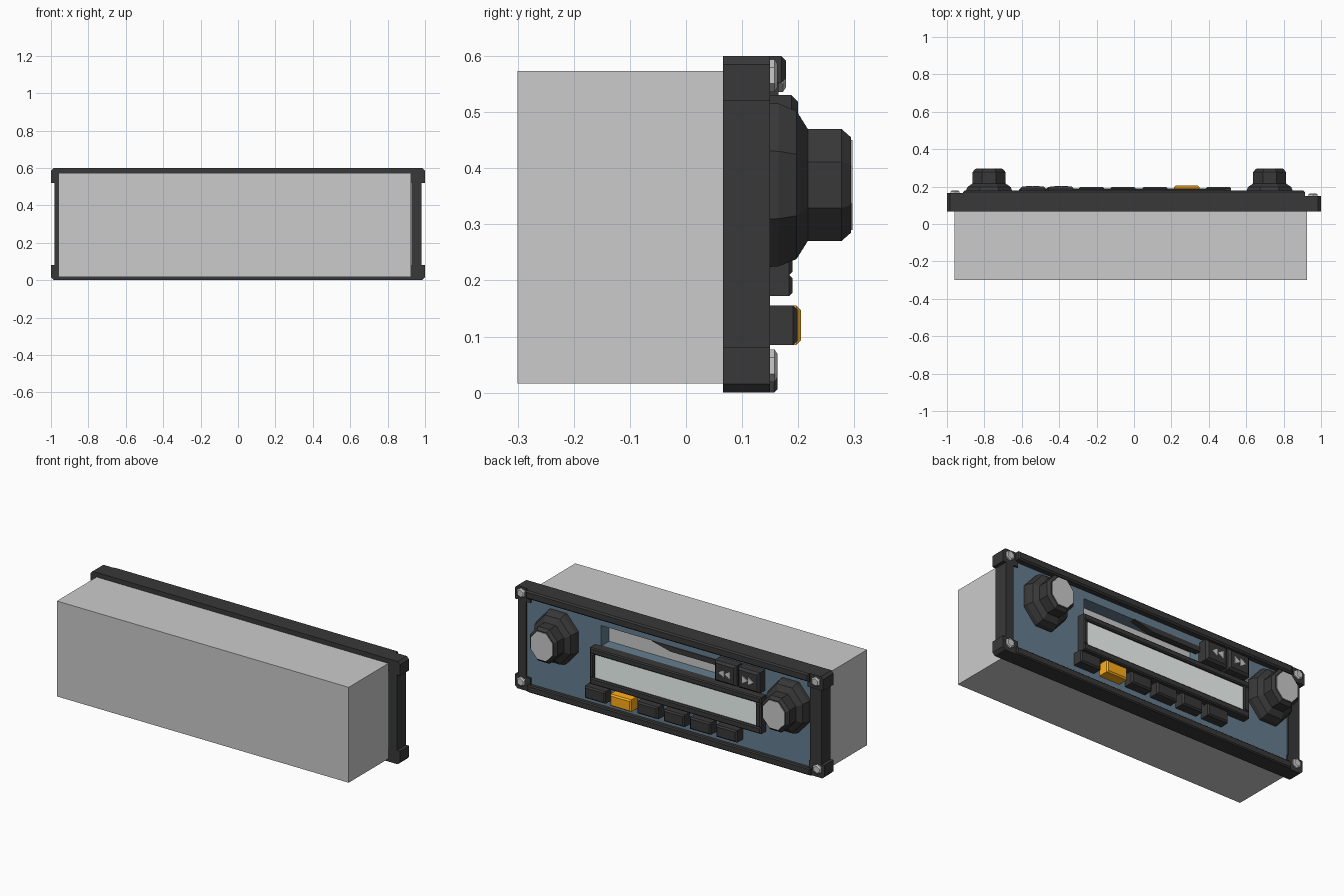
import bpy, bmesh, math
from mathutils import Vector

if "Cube" in bpy.data.objects:
    bpy.data.objects.remove(bpy.data.objects["Cube"])


def material(name, rgb):
    m = bpy.data.materials.new(name)
    m.diffuse_color = (*rgb, 1)
    m.use_nodes = True
    m.node_tree.nodes["Principled BSDF"].inputs["Base Color"].default_value = m.diffuse_color
    return m


BLACK = material("black_plastic", (0.04, 0.04, 0.04))
BLUE = material("blue_panel", (0.13, 0.21, 0.28))
GLASS = material("display_glass", (0.9, 0.97, 0.95))
ORANGE = material("orange_plastic", (1.0, 0.42, 0.01))


def finish(name, bm, mat=None):
    bmesh.ops.recalc_face_normals(bm, faces=bm.faces)
    me = bpy.data.meshes.new(name)
    bm.to_mesh(me)
    bm.free()
    ob = bpy.data.objects.new(name, me)
    bpy.context.collection.objects.link(ob)
    if mat:
        me.materials.append(mat)
    return ob


def boxes(name, specs, mat=None, chamfer=0):
    """Boxes given as (x0, x1, y0, y1, z0, z1); chamfer cuts the +y rim."""
    bm = bmesh.new()
    rim = []
    for x0, x1, y0, y1, z0, z1 in specs:
        vs = bmesh.ops.create_cube(bm, size=1)["verts"]
        for v in vs:
            v.co = Vector((x1 if v.co.x > 0 else x0, y1 if v.co.y > 0 else y0,
                           z1 if v.co.z > 0 else z0))
        rim += [e for e in {e for v in vs for e in v.link_edges}
                if all(abs(v.co.y - y1) < 1e-5 for v in e.verts)]
    if chamfer:
        bmesh.ops.bevel(bm, geom=rim, offset=chamfer, segments=1, affect='EDGES')
    return finish(name, bm, mat)


def turned(name, cx, cz, profile, sides, mat=None, sx=1.0):
    """Faceted turning along y; profile is (y, half height), flats on top."""
    bm = bmesh.new()
    rings = []
    for y, h in profile:
        r = h / math.cos(math.pi / sides)
        ring = []
        for i in range(sides):
            a = math.tau * (i + 0.5) / sides
            ring.append(bm.verts.new((cx + sx * r * math.cos(a), y, cz + r * math.sin(a))))
        rings.append(ring)
    for a, b in zip(rings, rings[1:]):
        for i in range(sides):
            j = (i + 1) % sides
            bm.faces.new((a[i], a[j], b[j], b[i]))
    bm.faces.new(rings[0])
    bm.faces.new(rings[-1])
    return finish(name, bm, mat)


def prism(name, outlines, y0, y1, mat=None):
    """Flat x-z outlines extruded along y."""
    bm = bmesh.new()
    for pts in outlines:
        f = bm.faces.new([bm.verts.new((x, y0, z)) for x, z in pts])
        new = bmesh.ops.extrude_face_region(bm, geom=[f], use_keep_orig=True)["geom"]
        for v in new:
            if isinstance(v, bmesh.types.BMVert):
                v.co.y = y1
    return finish(name, bm, mat)


# Metal housing
boxes("housing", [(-0.96, 0.925, -0.30, 0.066, 0.016, 0.573)])

# Outer frame bars
boxes("top_bar", [(-0.915, 0.915, 0.066, 0.178, 0.552, 0.60)], BLACK, 0.008)
boxes("bottom_bar", [(-0.915, 0.915, 0.066, 0.163, 0.0, 0.042)], BLACK, 0.006)
boxes("side_bars", [(-0.98, -0.905, 0.066, 0.15, 0.06, 0.54),
                    (0.93, 0.98, 0.066, 0.15, 0.06, 0.54)], BLACK)

# Clipped corner blocks with hexagonal screws
for sx, side in ((-1, "left"), (1, "right")):
    for top, level in ((0, "lower"), (1, "upper")):
        front = 0.165 if (sx < 0 and top) else 0.15
        outline = [(0.90, 0.0), (0.985, 0.0), (1.0, 0.015), (1.0, 0.08), (0.90, 0.08)]
        pts = [(sx * x, 0.60 - z if top else z) for x, z in outline]
        prism(f"{side}_{level}_corner", [pts], 0.066, front, BLACK)
        cz = 0.565 if top else 0.048
        turned(f"{side}_{level}_screw", sx * 0.957, cz,
               [(front - 0.01, 0.025), (front + 0.008, 0.025), (front + 0.013, 0.018)], 6)

# Front panel with a tape slot opening
boxes("front_panel", [(-0.91, -0.32, 0.066, 0.14, 0.035, 0.56),
                      (0.45, 0.935, 0.066, 0.14, 0.035, 0.56),
                      (-0.32, 0.45, 0.066, 0.14, 0.505, 0.56),
                      (-0.32, 0.45, 0.066, 0.14, 0.035, 0.385)], BLUE)
prism("slot_flap", [[(-0.32, 0.505), (0.12, 0.505), (0.0, 0.475), (-0.32, 0.475)]],
      0.11, 0.145, BLACK)

# Display frame and glass
X0, X1, Z0, Z1 = -0.615, 0.49, 0.172, 0.385
boxes("display_frame", [(X0, X1, 0.13, 0.19, 0.35, Z1),
                        (X0, X1, 0.13, 0.19, Z0, 0.21),
                        (X0, -0.58, 0.13, 0.19, 0.21, 0.35),
                        (0.465, X1, 0.13, 0.19, 0.21, 0.35)], BLACK, 0.006)
boxes("display_glass", [(-0.585, 0.47, 0.13, 0.176, 0.205, 0.355)], GLASS)

# Row of preset buttons, one lit
for i in range(6):
    x = 0.452 - 0.170 * i
    boxes(f"preset_button_{i + 1}",
          [(x - 0.067, x + 0.067, 0.13, 0.205 if i == 1 else 0.199, 0.085, 0.155)],
          ORANGE if i == 1 else BLACK, 0.008)

# Skip buttons with double arrow marks
for cx, d, word in ((-0.39, 1, "rewind"), (-0.54, -1, "forward")):
    boxes(f"{word}_button", [(cx - 0.07, cx + 0.07, 0.13, 0.2, 0.41, 0.53)], BLACK, 0.012)
    arrows = [[(cx + d * (o + 0.036), 0.47), (cx + d * o, 0.492), (cx + d * o, 0.448)]
              for o in (-0.036, 0.002)]
    prism(f"{word}_arrows", arrows, 0.195, 0.204)

# Octagonal knobs with grey caps
for cx, word in ((-0.775, "left"), (0.725, "right")):
    turned(f"{word}_knob", cx, 0.37,
           [(0.13, 0.147), (0.165, 0.145), (0.197, 0.132), (0.217, 0.1),
            (0.277, 0.1), (0.294, 0.085)], 8, BLACK, 0.88)
    turned(f"{word}_knob_cap", cx, 0.37, [(0.285, 0.08), (0.297, 0.08)], 8, None, 0.88)
